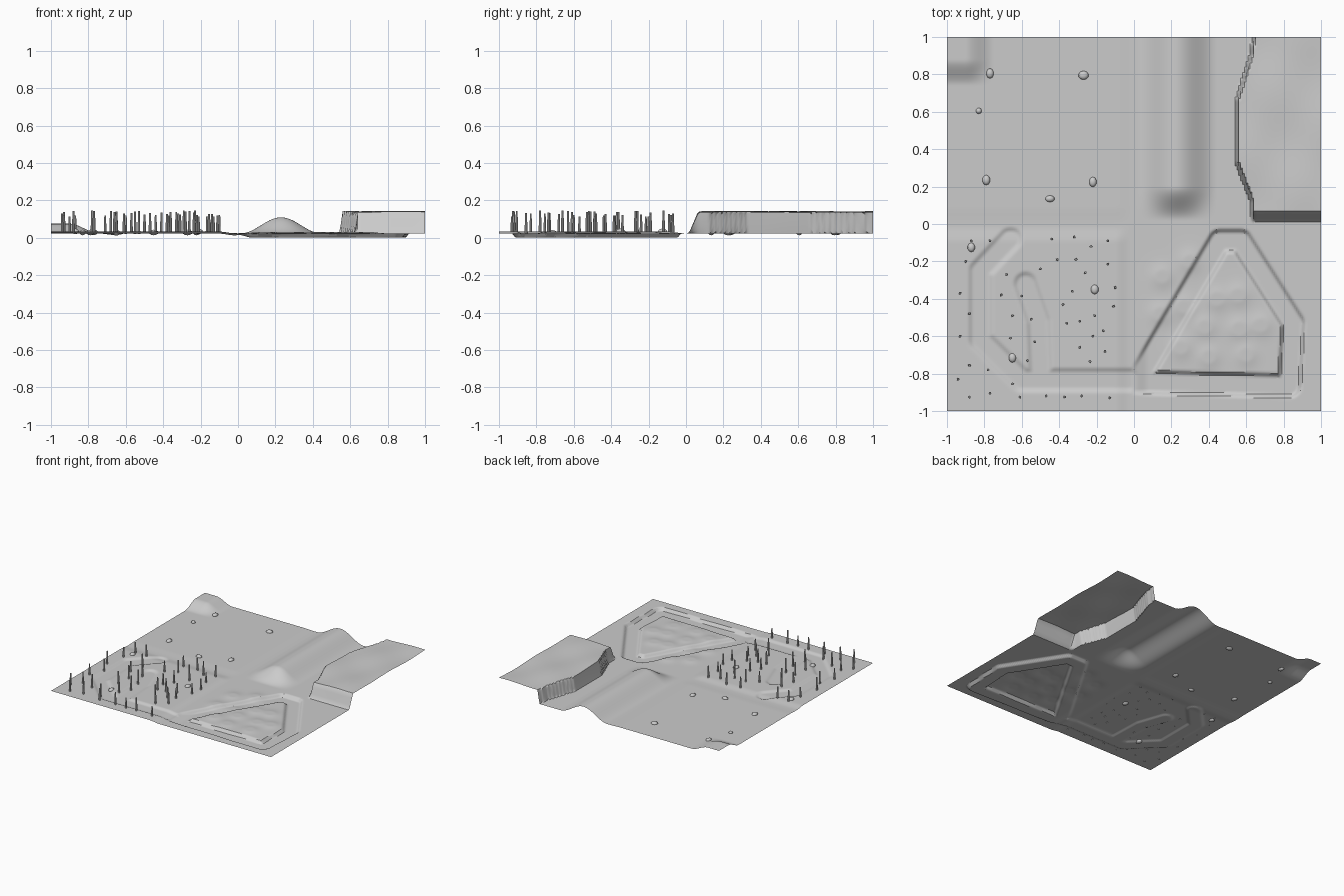
import bpy, bmesh, math, random
from mathutils import Vector

if "Cube" in bpy.data.objects:
    bpy.data.objects.remove(bpy.data.objects["Cube"])

random.seed(4)
N = 200
BASE = 0.024


def step(a, b, t):
    t = max(0.0, min(1.0, (t - a) / (b - a)))
    return t * t * (3 - 2 * t)


def seg_dist(x, y, path):
    p, best = Vector((x, y)), 9.0
    for a, b in zip(path, path[1:]):
        a, b = Vector(a), Vector(b)
        d = b - a
        t = max(0, min(1, (p - a).dot(d) / d.length_squared))
        best = min(best, (p - a - d * t).length)
    return best


def interp(t, pts):
    for (a, u), (b, v) in zip(pts, pts[1:]):
        if t <= b:
            return u + (v - u) * (t - a) / (b - a)
    return pts[-1][1]


# sunken paths: loop in the front right, branches in the front left
LOOP = [(0, -.845), (.83, -.865), (.85, -.53), (.57, -.09), (.46, -.09), (.06, -.77)]
TRAIL = [(0, -.835), (-.6, -.835), (-.82, -.62), (-.82, -.25), (-.66, -.08)]
BRANCH = [(-.5, -.78), (-.51, -.52), (-.58, -.32)]
CLIFF = [(0, .635), (.12, .63), (.33, .55), (.66, .55), (.9, .625), (1, .64)]
BUMPS = [(.15, -.28), (.3, -.2), (.14, -.48), (.27, -.44), (.44, -.4), (.56, -.38),
         (.38, -.55), (.56, -.56), (.68, -.54), (.25, -.66), (.4, -.71), (.6, -.7)]


def height(x, y):
    z = BASE
    if y > 0:
        if x < 0:
            # corner mound
            z += .048 * step(-.75, -.9, x) * step(.74, .88, y)
            z += .003 * step(0, -.1, x) * step(0, .1, y)
        # long ridge
        r = (x - .23) / .215
        if abs(r) < 1:
            z += .085 * math.cos(r * math.pi / 2) ** 2 * step(.02, .2, y)
        # cliff plateau
        edge = interp(y, CLIFF)
        top = .115 + .005 * math.sin(12 * x + 3 * y) * math.sin(11 * y - 4 * x)
        z += top * max(0, min(1, (x - edge + .006) / .014)) * max(0, min(1, (y - .015) / .05))
    elif x < 0:
        z += .009 * step(-.02, -.1, x) * step(-.01, -.1, y)
        d = min(seg_dist(x, y, TRAIL), seg_dist(x, y, BRANCH))
        z -= .011 * step(.07, .04, d) * step(0, -.04, y)
    else:
        for bx, by in BUMPS:
            z += .010 * math.exp(-((x - bx) ** 2 + (y - by) ** 2) / .0035)
        z = min(z, .031)
        d = seg_dist(x, y, LOOP)
        z -= .024 * step(.068, .045, d) * step(0, -.05, y) * (.35 + .65 * step(0, .08, x))
    return max(z, 0)


def finish(bm, name, smooth=True):
    me = bpy.data.meshes.new(name)
    bm.to_mesh(me)
    bm.free()
    for p in me.polygons:
        p.use_smooth = smooth
    ob = bpy.data.objects.new(name, me)
    bpy.context.collection.objects.link(ob)
    return ob


# terrain sheet
bm = bmesh.new()
bmesh.ops.create_grid(bm, x_segments=N, y_segments=N, size=1)
for v in bm.verts:
    v.co.z = height(v.co.x, v.co.y)
terrain = finish(bm, "terrain")
bpy.context.view_layer.objects.active = terrain
terrain.select_set(True)
bpy.ops.object.shade_smooth_by_angle(angle=math.radians(35))

# forest of thin trunks, thicker at the foot
TREES = [(-.87, -.09), (-.77, -.09), (-.9, -.2), (-.68, -.27), (-.93, -.37), (-.88, -.48),
         (-.71, -.38), (-.6, -.385), (-.65, -.49), (-.55, -.51), (-.93, -.6), (-.66, -.61),
         (-.53, -.63), (-.57, -.73), (-.94, -.83), (-.88, -.755), (-.78, -.78), (-.65, -.855),
         (-.88, -.925), (-.77, -.905), (-.61, -.925), (-.47, -.92), (-.37, -.925),
         (-.28, -.92), (-.13, -.93), (-.44, -.08), (-.32, -.07), (-.23, -.12), (-.14, -.09),
         (-.41, -.19), (-.31, -.19), (-.5, -.24), (-.26, -.26), (-.14, -.215), (-.33, -.36),
         (-.1, -.34), (-.11, -.44), (-.21, -.49), (-.29, -.52), (-.36, -.53), (-.165, -.57),
         (-.29, -.66), (-.155, -.68), (-.235, -.735), (-.22, -.6), (-.38, -.43)]
bm = bmesh.new()
for x, y in TREES:
    z, top = height(x, y) - .003, random.uniform(.112, .147)
    mid = z + (top - z) * random.uniform(.5, .7)
    for r1, r2, a, b in ((.0075, .007, z, mid), (.0055, .005, mid, top)):
        c = bmesh.ops.create_cone(bm, cap_ends=True, segments=8, radius1=r1, radius2=r2, depth=b - a)
        bmesh.ops.translate(bm, verts=c["verts"], vec=(x, y, (a + b) / 2))
finish(bm, "tree_trunks", False)

# scattered low boulders
ROCKS = [(-.77, .805, .02, .027), (-.27, .795, .027, .024), (-.83, .605, .016, .016),
         (-.79, .235, .021, .027), (-.45, .135, .025, .018), (-.22, .225, .02, .027),
         (-.87, -.125, .02, .025), (-.21, -.35, .021, .026), (-.65, -.715, .02, .026)]
bm = bmesh.new()
for x, y, rx, ry in ROCKS:
    s = bmesh.ops.create_icosphere(bm, subdivisions=2, radius=1)
    bmesh.ops.scale(bm, verts=s["verts"], vec=(rx, ry, .015))
    bmesh.ops.translate(bm, verts=s["verts"], vec=(x, y, height(x, y) + .001))
finish(bm, "boulders")
